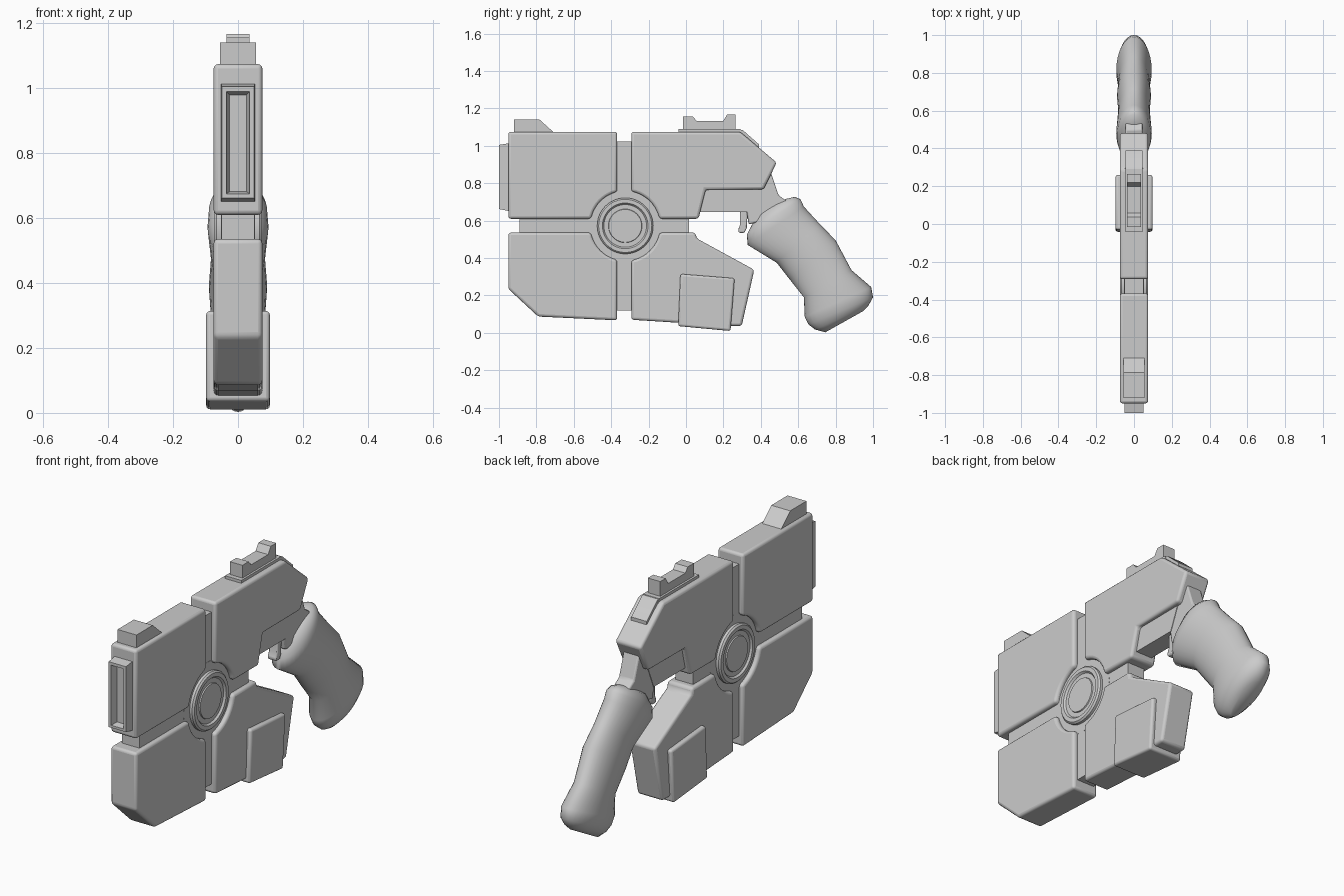
import bpy, bmesh, math
from mathutils import Vector

if "Cube" in bpy.data.objects:
    bpy.data.objects.remove(bpy.data.objects["Cube"])

CY, CZ, R = -0.325, 0.572, 0.187   # hub centre and radius of the cut-out


def finish(name, bm, bevel=0.0, segs=3, angle=30):
    bmesh.ops.recalc_face_normals(bm, faces=bm.faces)
    me = bpy.data.meshes.new(name)
    bm.to_mesh(me)
    bm.free()
    ob = bpy.data.objects.new(name, me)
    bpy.context.collection.objects.link(ob)
    if bevel:
        m = ob.modifiers.new("bevel", 'BEVEL')
        m.width, m.segments = bevel, segs
        m.limit_method, m.angle_limit = 'ANGLE', math.radians(28)
    bpy.ops.object.select_all(action='DESELECT')
    ob.select_set(True)
    bpy.context.view_layer.objects.active = ob
    bpy.ops.object.shade_smooth_by_angle(angle=math.radians(angle))
    return ob


def prism(name, pts, hw, bevel=0.0, segs=3):
    """Side profile of (y, z) points, extruded across x."""
    bm = bmesh.new()
    f = bm.faces.new([bm.verts.new((-hw, y, z)) for y, z in pts])
    new = bmesh.ops.extrude_face_region(bm, geom=[f])["geom"]
    bmesh.ops.translate(bm, vec=(2 * hw, 0, 0),
                        verts=[v for v in new if isinstance(v, bmesh.types.BMVert)])
    return finish(name, bm, bevel, segs)


def rect(y0, y1, z0, z1):
    return [(y0, z0), (y1, z0), (y1, z1), (y0, z1)]


def loft(name, rings, angle=30):
    """Skin a list of closed rings and cap both ends."""
    bm = bmesh.new()
    loops = [[bm.verts.new(p) for p in r] for r in rings]
    n = len(loops[0])
    for a, b in zip(loops, loops[1:]):
        for i in range(n):
            j = (i + 1) % n
            bm.faces.new((a[i], a[j], b[j], b[i]))
    bm.faces.new(loops[0])
    bm.faces.new(loops[-1])
    return finish(name, bm, angle=angle)


def hub_corner(y, z, n=10):
    """Concave arc from the vertical gap edge y to the horizontal gap edge z."""
    sy, sz = (1 if y > CY else -1), (1 if z > CZ else -1)
    a = (y - CY, sz * math.sqrt(R * R - (y - CY) ** 2))
    b = (sy * math.sqrt(R * R - (z - CZ) ** 2), z - CZ)
    t0, t1 = math.atan2(a[1], a[0]), math.atan2(b[1], b[0])
    d = (t1 - t0 + math.pi) % (2 * math.pi) - math.pi
    return [(CY + R * math.cos(t0 + d * i / n), CZ + R * math.sin(t0 + d * i / n))
            for i in range(n + 1)]


# Four armour plates around the hub
YF, YB, ZU, ZL = -0.368, -0.292, 0.61, 0.536
plates = {
    "upper_front_plate": (YF, ZU, [(-0.95, ZU), (-0.95, 1.075), (YF, 1.075)]),
    "upper_rear_plate": (YB, ZU, [(0.067, ZU), (0.105, 0.765), (0.415, 0.767),
                                  (0.485, 0.91), (0.29, 1.075), (YB, 1.075)]),
    "lower_front_plate": (YF, ZL, [(-0.95, ZL), (-0.95, 0.235), (-0.79, 0.087), (YF, 0.067)]),
    "lower_rear_plate": (YB, ZL, [(0.05, ZL), (0.057, 0.505), (0.365, 0.337),
                                  (0.298, 0.037), (0.23, 0.037), (YB, 0.07)]),
}
for name, (y, z, outer) in plates.items():
    prism(name, hub_corner(y, z) + outer, 0.075, 0.014)

# Inner core seen in the gaps
prism("core_vertical", rect(-0.45, -0.2, 0.12, 1.022), 0.051)
prism("core_horizontal", rect(-0.89, 0.015, 0.5, 0.65), 0.0515)

# Round hub, turned about the x axis
half = [(0.2, 0.052), (0.15, 0.052), (0.15, 0.066), (0.142, 0.074), (0.122, 0.074),
        (0.114, 0.064), (0.09, 0.064), (0.088, 0.07), (0.08, 0.07)]
turned = [(r, -x) for r, x in reversed(half)] + half
loft("hub", [[(x, CY + r * math.cos(math.tau * i / 48), CZ + r * math.sin(math.tau * i / 48))
              for i in range(48)] for r, x in turned])


# Muzzle frame with a stepped slot
def slot(hw, z0, z1, y):
    return [(-hw, y, z0), (hw, y, z0), (hw, y, z1), (-hw, y, z1)]


loft("muzzle", [slot(0.052, 0.65, 1.015, -0.94), slot(0.05, 0.662, 1.005, -1.0),
                slot(0.036, 0.675, 0.99, -1.0), slot(0.026, 0.682, 0.98, -0.965)])

# Sights and rear slope block
prism("front_sight", [(-0.92, 1.06), (-0.92, 1.142), (-0.785, 1.142), (-0.705, 1.07),
                      (-0.705, 1.06)], 0.055)
prism("rear_sight_base", [(-0.04, 1.06), (-0.04, 1.09), (0.29, 1.09), (0.3, 1.06)], 0.047)
prism("rear_sight", [(-0.015, 1.08), (-0.015, 1.157), (0.037, 1.157), (0.057, 1.132),
                     (0.198, 1.132), (0.22, 1.167), (0.265, 1.167), (0.265, 1.08)], 0.036)
prism("rear_slope_block", [(0.28, 1.05), (0.29, 1.087), (0.305, 1.083), (0.39, 1.008),
                           (0.39, 0.97)], 0.045)

# Magazine block
prism("magazine", [(-0.03, 0.315), (0.26, 0.292), (0.238, 0.01), (-0.042, 0.036)], 0.098, 0.012)

# Frame under the rear plate, neck and trigger
prism("trigger_frame", [(0.03, 0.8), (0.03, 0.645), (0.335, 0.645), (0.4, 0.8)], 0.048)
prism("neck", [(0.3, 0.8), (0.335, 0.58), (0.42, 0.6), (0.56, 0.69), (0.495, 0.735),
               (0.45, 0.87), (0.4, 0.88)], 0.045, 0.008, 2)
prism("trigger", [(0.29, 0.66), (0.29, 0.58), (0.278, 0.55), (0.283, 0.535), (0.312, 0.535),
                  (0.325, 0.56), (0.33, 0.66)], 0.025, 0.006, 2)

# Grip: elliptical sections given by front point, rear point and half width
sections = [((0.43, 0.665), (0.53, 0.715), 0.03), ((0.375, 0.62), (0.58, 0.727), 0.068),
            ((0.325, 0.525), (0.612, 0.715), 0.09), ((0.33, 0.47), (0.63, 0.675), 0.094),
            ((0.485, 0.375), (0.715, 0.582), 0.083), ((0.555, 0.285), (0.80, 0.495), 0.09),
            ((0.63, 0.19), (0.885, 0.335), 0.081), ((0.635, 0.085), (0.99, 0.245), 0.094),
            ((0.655, 0.045), (1.0, 0.19), 0.088), ((0.69, 0.018), (0.975, 0.145), 0.07),
            ((0.745, 0.003), (0.945, 0.115), 0.04)]
rings = []
for f, r, hw in sections:
    f, r = Vector((0, *f)), Vector((0, *r))
    mid, ax = (f + r) / 2, (r - f) / 2
    rings.append([mid + ax * math.cos(t) + Vector((hw * math.sin(t), 0, 0))
                  for t in (math.tau * i / 32 for i in range(32))])
loft("grip", rings, angle=50)
